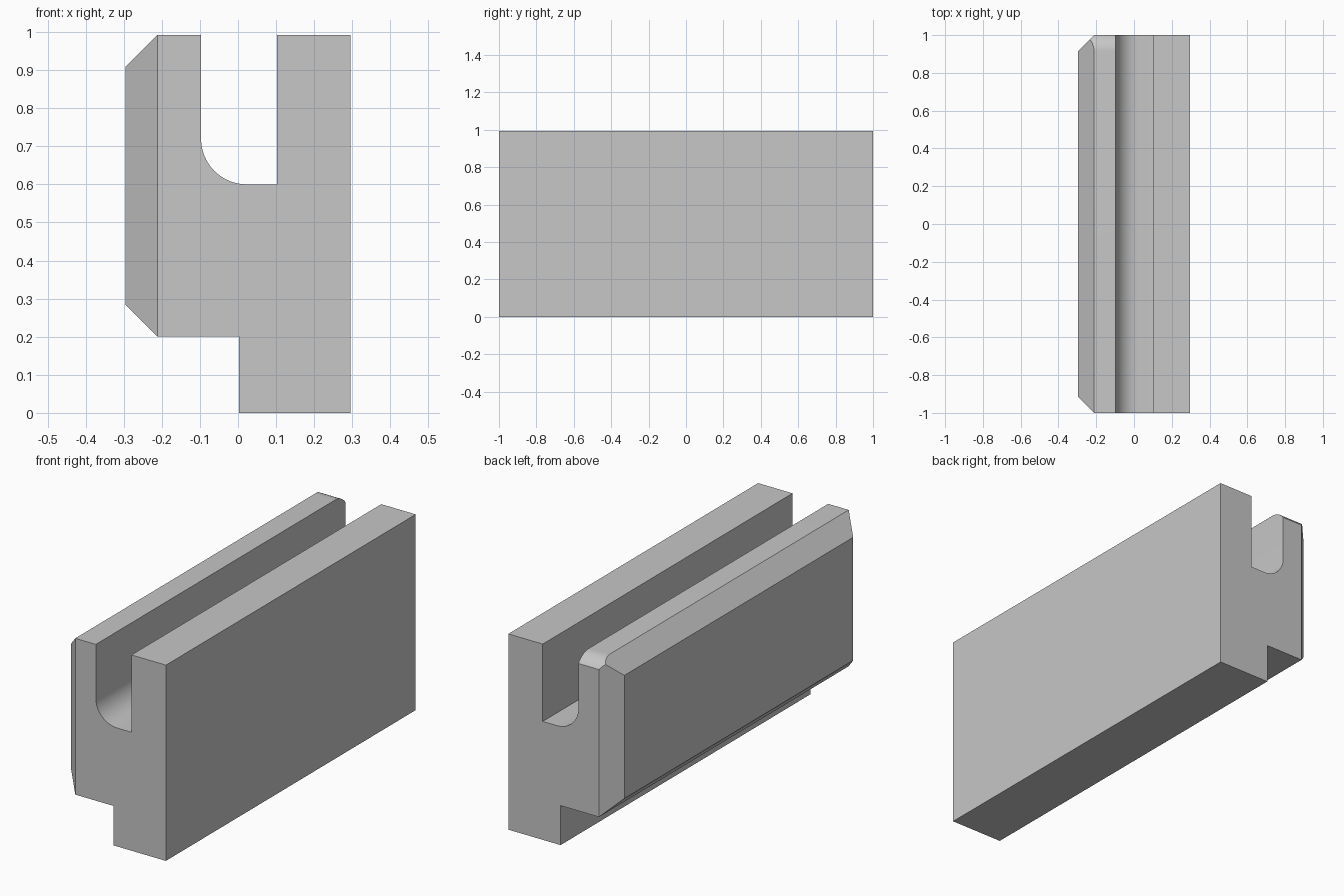
import bpy, bmesh
from math import sin, cos, radians

cube = bpy.data.objects.get("Cube")
if cube:
    bpy.data.objects.remove(cube)

HEIGHT, SIDE, BEVEL = 0.992, 0.296, 0.084

grey = bpy.data.materials.new("plain_grey")
grey.use_nodes = True
colour = (0.57, 0.57, 0.57, 1)
grey.diffuse_color = colour
grey.node_tree.nodes["Principled BSDF"].inputs["Base Color"].default_value = colour


def arc(cx, cz, r, start, end, steps):
    """Points on a circular arc, angles in degrees."""
    angles = [radians(start + (end - start) * i / steps) for i in range(steps + 1)]
    return [(cx + r * cos(a), cz + r * sin(a)) for a in angles]


def prism(name, points, direction, bevel_side=False):
    """Extrude a closed outline of 3D points into a solid."""
    bm = bmesh.new()
    face = bm.faces.new([bm.verts.new(p) for p in points])
    new = bmesh.ops.extrude_face_region(bm, geom=[face])["geom"]
    bmesh.ops.translate(bm, vec=direction,
                        verts=[v for v in new if isinstance(v, bmesh.types.BMVert)])
    bmesh.ops.recalc_face_normals(bm, faces=bm.faces[:])
    if bevel_side:
        # chamfer all four edges around the outer right face
        outer = next(f for f in bm.faces if f.normal.x < -0.9
                     and f.calc_center_median().x < -SIDE + 0.01)
        bmesh.ops.bevel(bm, geom=outer.edges[:], offset=BEVEL, segments=1,
                        affect='EDGES', offset_type='OFFSET')
    mesh = bpy.data.meshes.new(name)
    bm.to_mesh(mesh)
    bm.free()
    mesh.materials.append(grey)
    obj = bpy.data.objects.new(name, mesh)
    bpy.context.collection.objects.link(obj)
    return obj


# Rail body: stepped foot, round-cornered slot, chamfered outer side
profile = [(0.003, 0), (SIDE, 0), (SIDE, HEIGHT), (0.103, HEIGHT), (0.103, 0.6)]
profile += arc(0.023, 0.72, 0.12, 270, 180, 16)
profile += [(-0.097, HEIGHT), (-SIDE, HEIGHT), (-SIDE, 0.2), (0.003, 0.2)]
rail = prism("slotted_rail", [(x, -1, z) for x, z in profile], (0, 2, 0), True)

# Rounded lead-in at the rear top of the thin wall
RADIUS, START = 0.103, 0.915
curve = arc(START, HEIGHT - RADIUS, RADIUS, 90, 15, 12)
outline = curve + [(1.1, curve[-1][1]), (1.1, 1.1), (START, 1.1)]
cutter = prism("lead_in_cutter", [(-0.4, y, z) for y, z in outline], (0.4, 0, 0))
cutter.hide_render = True

cut = rail.modifiers.new("lead_in", 'BOOLEAN')
cut.operation, cut.solver, cut.object = 'DIFFERENCE', 'EXACT', cutter
bpy.ops.object.select_all(action='DESELECT')
rail.select_set(True)
bpy.context.view_layer.objects.active = rail
bpy.ops.object.modifier_apply(modifier=cut.name)
bpy.data.objects.remove(cutter)

bpy.ops.object.shade_smooth_by_angle(angle=radians(25))
